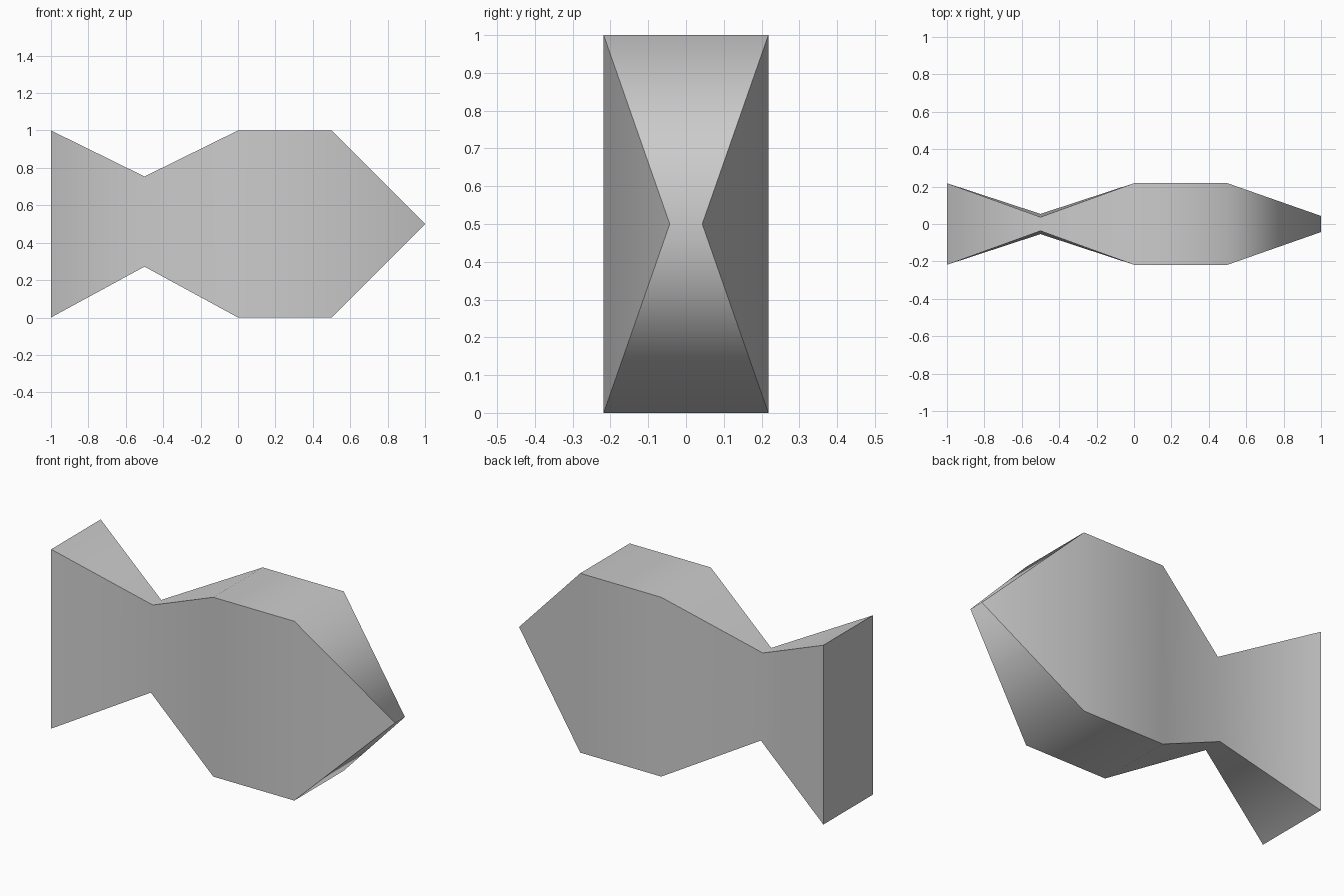
import bpy, bmesh

if "Cube" in bpy.data.objects:
    bpy.data.objects.remove(bpy.data.objects["Cube"])

grey = bpy.data.materials.new("light grey")
grey.diffuse_color = (0.6, 0.6, 0.6, 1)
grey.use_nodes = True
grey.node_tree.nodes["Principled BSDF"].inputs["Base Color"].default_value = grey.diffuse_color

# Stations along the length: x, bottom z, top z, bottom half width, top half width
stations = [
    (-1.0, 0.0, 1.0, 0.218, 0.218),    # tail end
    (-0.5, 0.272, 0.754, 0.054, 0.037),  # pinched waist
    (0.0, 0.0, 1.0, 0.218, 0.218),     # body start
    (0.5, 0.0, 1.0, 0.218, 0.218),     # body end
]

bm = bmesh.new()
rings = [[bm.verts.new(p) for p in ((x, -wb, zb), (x, wb, zb), (x, wt, zt), (x, -wt, zt))]
         for x, zb, zt, wb, wt in stations]

# Tail cap, then bottom, back, top and front strips
bm.faces.new(rings[0])
for a, b in zip(rings, rings[1:]):
    for i in range(4):
        j = (i + 1) % 4
        bm.faces.new((a[i], a[j], b[j], b[i]))

# Wedge nose closing to a short horizontal edge
front, back = (bm.verts.new((1.0, y, 0.5)) for y in (-0.043, 0.043))
fb, bb, bt, ft = rings[-1]
for face in ((fb, bb, back, front), (bt, ft, front, back), (bb, bt, back), (ft, fb, front)):
    bm.faces.new(face)
bmesh.ops.recalc_face_normals(bm, faces=bm.faces)


# Smooth along each strip, sharp where the sides meet the top, bottom and tail cap
def kind(face):
    n = face.normal
    if n.x < -0.99:
        return "cap"
    xs = [v.co.y for v in face.verts]
    return "side" if min(xs) > 0 or max(xs) < 0 else "rim"


bm.normal_update()
for f in bm.faces:
    f.smooth = True
for e in bm.edges:
    a, b = e.link_faces
    e.smooth = kind(a) == kind(b)

mesh = bpy.data.meshes.new("fish_body")
bm.to_mesh(mesh)
bm.free()
mesh.materials.append(grey)
body = bpy.data.objects.new("fish_body", mesh)
bpy.context.collection.objects.link(body)
